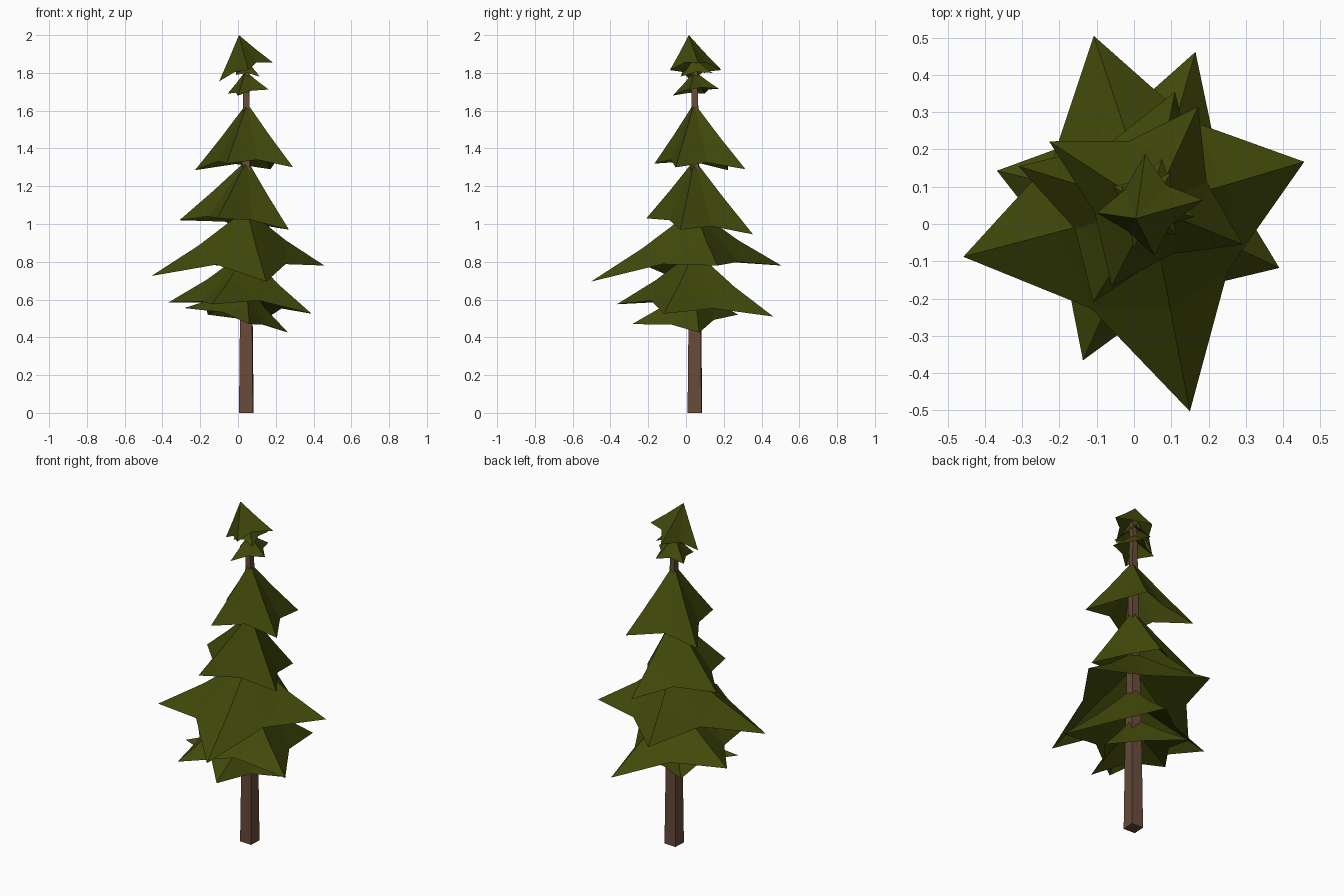
import bpy, bmesh, math
from mathutils import Vector


def material(name, rgb):
    m = bpy.data.materials.new(name)
    m.diffuse_color = (*rgb, 1)
    return m


GREEN = material("needle green", (0.053, 0.067, 0.003))
BROWN = material("bark brown", (0.135, 0.070, 0.042))


def finish(bm, name, mat):
    bmesh.ops.recalc_face_normals(bm, faces=bm.faces)
    me = bpy.data.meshes.new(name)
    bm.to_mesh(me)
    bm.free()
    me.materials.append(mat)
    ob = bpy.data.objects.new(name, me)
    bpy.context.collection.objects.link(ob)
    return ob


# Trunk: tapered square post
def trunk():
    bm = bmesh.new()
    rings = []
    for z, half in ((0, 0.037), (0.5, 0.032), (1.2, 0.022), (1.88, 0.014)):
        r = half * math.sqrt(2)
        rings.append([bm.verts.new((0.044 + r * math.cos(a), 0.047 + r * math.sin(a), z))
                      for a in (math.radians(45 - 3 + 90 * i) for i in range(4))])
    for lo, hi in zip(rings, rings[1:]):
        for i in range(4):
            j = (i + 1) % 4
            bm.faces.new((lo[i], lo[j], hi[j], hi[i]))
    bm.faces.new(rings[0])
    bm.faces.new(rings[-1])
    finish(bm, "trunk", BROWN)


# Tier: four-pointed drooping star, hollow underneath
def tier(name, apex, tips, lifts, dip):
    bm = bmesh.new()
    apex = Vector(apex)
    tips = [Vector(t) for t in tips]
    low = sum(t.z for t in tips) / 4
    top = bm.verts.new(apex)
    inner = bm.verts.new((apex.x, apex.y, apex.z - 0.28 * (apex.z - low)))
    tv, rv, vv = [], [], []
    for i, t in enumerate(tips):
        mid = (t + tips[(i + 1) % 4]) / 2
        valley = apex.lerp(mid, 0.8)
        valley.z = mid.z + lifts[i]
        tv.append(bm.verts.new(t))
        rv.append(bm.verts.new(apex.lerp(t, 0.5) - Vector((0, 0, dip))))
        vv.append(bm.verts.new(valley))
    for i in range(4):
        for v in (vv[i - 1], vv[i]):
            bm.faces.new((top, rv[i], v))
            bm.faces.new((rv[i], tv[i], v))
            bm.faces.new((inner, v, tv[i]))
    finish(bm, name, GREEN)


trunk()

# Tips run counter-clockwise: left, front, right, back
tier("branches_1", (0.045, 0.045, 0.68),
     [(-0.285, -0.08, 0.555), (0.06, -0.285, 0.47), (0.265, 0.07, 0.425), (-0.16, 0.275, 0.52)],
     [0.02] * 4, 0.01)
tier("branches_2", (0.045, 0.045, 0.86),
     [(-0.368, 0.143, 0.585), (-0.137, -0.366, 0.575), (0.39, -0.118, 0.525), (0.165, 0.462, 0.51)],
     [0.01, 0.045, 0.035, 0.035], 0.015)
tier("branches_3", (0.045, 0.045, 1.08),
     [(-0.458, -0.088, 0.725), (0.15, -0.503, 0.695), (0.457, 0.167, 0.78), (-0.108, 0.505, 0.78)],
     [0.075, 0.05, 0.02, 0.05], 0.015)
tier("branches_4", (0.048, 0.045, 1.34),
     [(-0.31, 0.155, 1.02), (-0.11, -0.21, 1.03), (0.27, -0.03, 0.97), (0.11, 0.355, 0.945)],
     [0.015, 0.02, 0.03, 0.03], 0.005)
tier("branches_5", (0.048, 0.043, 1.64),
     [(-0.228, 0.222, 1.285), (-0.06, -0.167, 1.32), (0.292, -0.055, 1.30), (0.172, 0.315, 1.29)],
     [0.03] * 4, 0.005)
tier("branches_6", (0.04, 0.045, 1.81),
     [(-0.055, 0.10, 1.69), (0.0, -0.07, 1.68), (0.162, 0.02, 1.712), (0.075, 0.175, 1.715)],
     [0.01] * 4, 0.003)
tier("branches_7", (0.04, 0.045, 1.88),
     [(-0.035, 0.10, 1.80), (-0.01, -0.03, 1.79), (0.115, -0.03, 1.78), (0.10, 0.14, 1.80)],
     [0.015] * 4, 0.005)
tier("crown", (0.005, 0.015, 2.0),
     [(-0.10, 0.03, 1.755), (0.055, -0.085, 1.815), (0.185, 0.065, 1.855), (0.03, 0.188, 1.815)],
     [0.02] * 4, 0.003)
